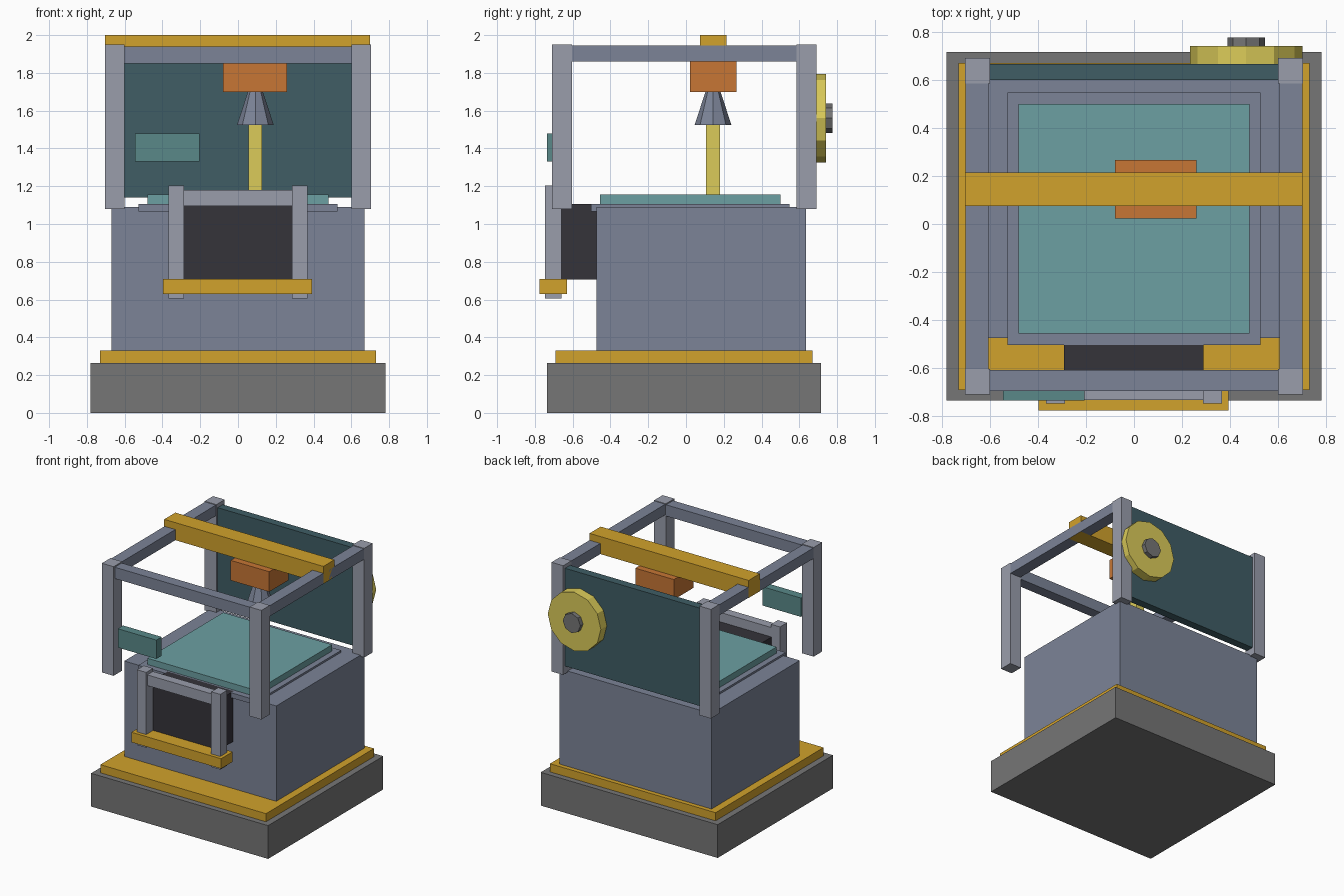
import bpy
from math import pi

if "Cube" in bpy.data.objects:
    bpy.data.objects.remove(bpy.data.objects["Cube"])


def material(name, r, g, b):
    m = bpy.data.materials.new(name)
    m.diffuse_color = (r, g, b, 1)
    m.use_nodes = True
    m.node_tree.nodes["Principled BSDF"].inputs["Base Color"].default_value = m.diffuse_color
    return m


BLUE = material("blue_grey", 0.20, 0.23, 0.31)
PALE = material("pale_grey", 0.32, 0.34, 0.41)
GOLD = material("gold", 0.64, 0.36, 0.025)
TEAL = material("teal", 0.15, 0.35, 0.36)
BOX_TEAL = material("box_teal", 0.10, 0.25, 0.25)
PANEL = material("dark_teal", 0.05, 0.11, 0.13)
ORANGE = material("orange", 0.57, 0.18, 0.035)
YELLOW = material("yellow", 0.71, 0.60, 0.10)
DARK = material("dark", 0.035, 0.033, 0.042)
GREY = material("grey", 0.18, 0.18, 0.18)


def finish(name, mat):
    ob = bpy.context.object
    ob.name = name
    ob.data.materials.append(mat)
    bpy.ops.object.transform_apply(location=False, rotation=True, scale=True)
    return ob


def box(name, x, y, z, mat):
    """Box from (min, max) pairs on each axis."""
    bpy.ops.mesh.primitive_cube_add(size=1, location=[sum(p) / 2 for p in (x, y, z)])
    bpy.context.object.scale = [p[1] - p[0] for p in (x, y, z)]
    return finish(name, mat)


def cone(name, loc, sides, r1, r2, depth, mat, rot=(0, 0, 0)):
    bpy.ops.mesh.primitive_cone_add(vertices=sides, radius1=r1, radius2=r2,
                                    depth=depth, location=loc, rotation=rot)
    return finish(name, mat)


# Base and body
box("base", (-.78, .78), (-.735, .715), (0, .265), GREY)
box("base_trim", (-.73, .73), (-.69, .67), (.265, .33), GOLD)
box("body", (-.67, .67), (-.475, .635), (.33, 1.09), BLUE)
box("bed_rim", (-.527, .527), (-.503, .547), (1.065, 1.105), BLUE)
box("bed", (-.48, .48), (-.455, .50), (1.105, 1.155), TEAL)

# Upper frame: posts and rails, mirrored left and right
for side, s in (("left", -1), ("right", 1)):
    xs = tuple(sorted((s * .60, s * .703)))
    box(f"front_post_{side}", xs, (-.71, -.603), (1.08, 1.95), PALE)
    box(f"back_post_{side}", xs, (.585, .69), (1.08, 1.95), PALE)
    box(f"side_rail_{side}", tuple(sorted((s * .605, s * .70))),
        (-.603, .585), (1.86, 1.945), BLUE)
box("front_rail", (-.60, .60), (-.695, -.607), (1.85, 1.94), BLUE)
box("back_panel", (-.60, .60), (.60, .665), (1.14, 1.92), PANEL)

# Gantry, carriage and nozzle
box("gantry", (-.703, .70), (.075, .215), (1.86, 2.0), GOLD)
box("carriage", (-.08, .26), (.022, .267), (1.70, 1.86), ORANGE)
cone("nozzle", (.092, .143, 1.6125), 8, .097, .04, .175, BLUE)
box("rod", (.055, .128), (.105, .18), (1.155, 1.53), YELLOW)

# Front hatch with its frame
box("hatch", (-.292, .29), (-.66, -.47), (.705, 1.105), DARK)
for side, s in (("left", -1), ("right", 1)):
    box(f"hatch_post_{side}", tuple(sorted((s * .287, s * .367))),
        (-.747, -.66), (.605, 1.205), PALE)
box("hatch_top_bar", (-.287, .287), (-.732, -.66), (1.095, 1.18), PALE)
box("hatch_sill", (-.397, .393), (-.775, -.63), (.63, .71), GOLD)

# Control box on the front
box("control_box", (-.545, -.205), (-.735, -.668), (1.33, 1.48), BOX_TEAL)

# Spool and hub on the back
cone("spool", (.466, .703, 1.56), 12, .234, .234, .076, YELLOW, (pi / 2, 0, 0))
cone("spool_hub", (.466, .757, 1.56), 8, .078, .078, .036, GREY, (pi / 2, 0, 0))
